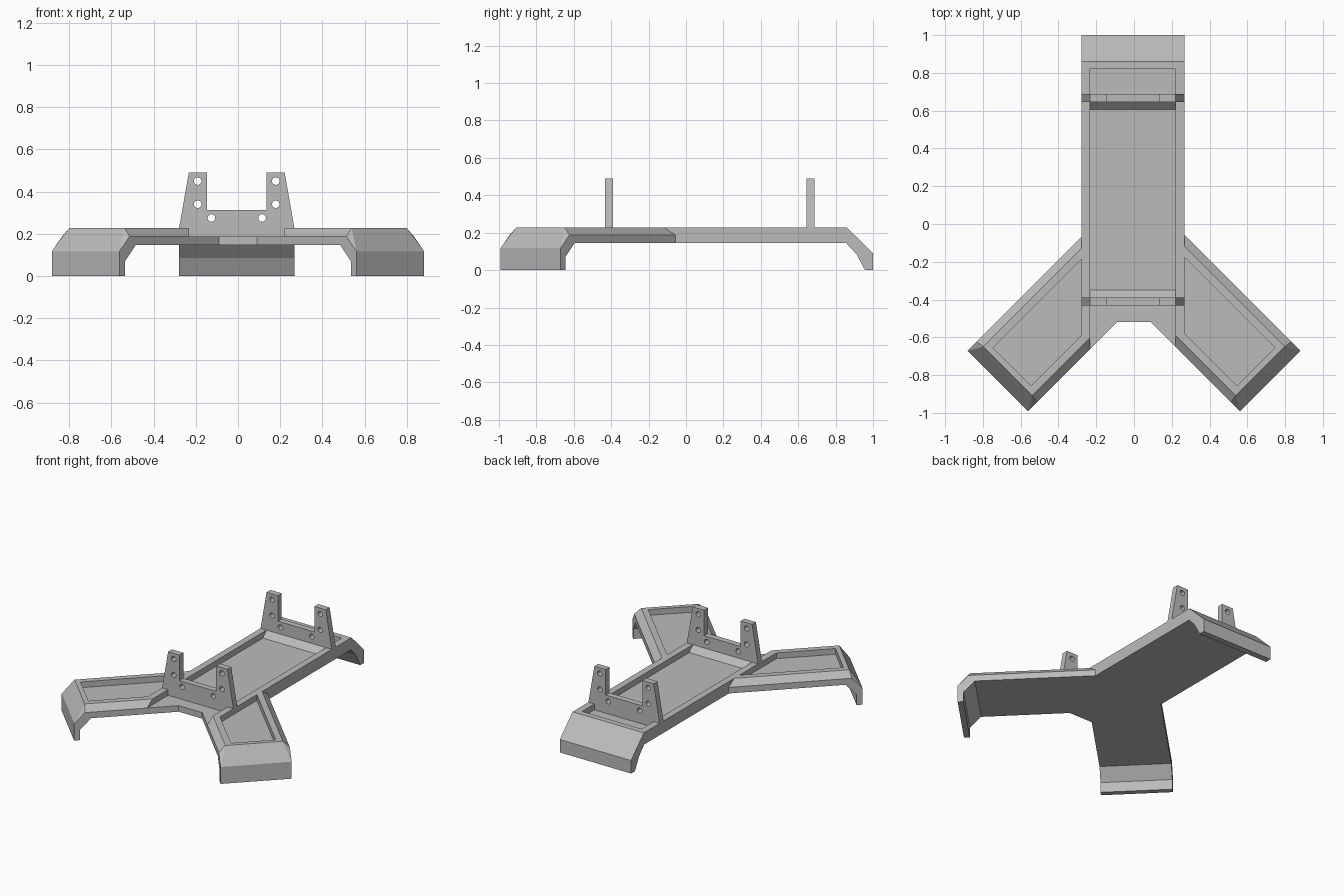
import bpy, bmesh, math
from mathutils import Vector

cube = bpy.data.objects.get("Cube")
if cube:
    bpy.data.objects.remove(cube, do_unlink=True)

grey = bpy.data.materials.new("plain grey")
grey.use_nodes = True
GREY = (0.5, 0.5, 0.5, 1)
grey.diffuse_color = GREY
grey.node_tree.nodes["Principled BSDF"].inputs["Base Color"].default_value = GREY

TOP, FLOOR, UNDER = 0.228, 0.188, 0.146   # deck, recess floor, underside heights
MID, HALF, LIP = -0.006, 0.273, 0.227     # beam centre, half width, recess half width
R2 = math.sqrt(2)


def loft(name, rings):
    """Closed solid through rings of equal point count."""
    bm = bmesh.new()
    rows = [[bm.verts.new(p) for p in ring] for ring in rings]
    n = len(rows[0])
    for a, b in zip(rows, rows[1:]):
        for i in range(n):
            bm.faces.new((a[i], a[(i + 1) % n], b[(i + 1) % n], b[i]))
    bm.faces.new(rows[0])
    bm.faces.new(rows[-1])
    bmesh.ops.recalc_face_normals(bm, faces=bm.faces)
    mesh = bpy.data.meshes.new(name)
    bm.to_mesh(mesh)
    bm.free()
    mesh.materials.append(grey)
    ob = bpy.data.objects.new(name, mesh)
    bpy.context.collection.objects.link(ob)
    return ob


def prism(name, profile, axis, lo, hi):
    """Extrude a 2D profile along axis (0, 1 or 2)."""
    def place(p, d):
        c = list(p)
        c.insert(axis, d)
        return Vector(c)
    return loft(name, [[place(p, d) for p in profile] for d in (lo, hi)])


def boolean(ob, tool, mode):
    """Apply one boolean and discard the tool."""
    tool.hide_render = True
    mod = ob.modifiers.new(mode, "BOOLEAN")
    mod.operation, mod.solver, mod.object = mode, "EXACT", tool
    deps = bpy.context.evaluated_depsgraph_get()
    mesh = bpy.data.meshes.new_from_object(ob.evaluated_get(deps))
    ob.modifiers.clear()
    ob.data = mesh
    bpy.data.objects.remove(tool, do_unlink=True)


# Long central beam with its bent rear foot
side = [(-0.52, UNDER), (-0.52, TOP), (0.86, TOP), (1, 0.09), (1, 0),
        (0.957, 0), (0.912, 0.085), (0.855, UNDER)]
frame = prism("frame", side, 0, MID - HALF, MID + HALF)

# Two diagonal arms with bevelled edges and bent feet
V_OUT, V_IN, BEVEL = 0.1485, -0.304, 0.043


def arm_point(s, u, v, z):
    return Vector((s * (u + v) / R2, (v - u) / R2, z))


def arm_ring(s, shoulder, crest, low, inset):
    """Cross-section given as (u, z) pairs for its side edge, top and bottom."""
    return [arm_point(s, u, v, z) for (u, z), v in (
        (low, V_OUT), (shoulder, V_OUT), (crest, V_OUT - inset),
        (crest, V_IN + inset), (shoulder, V_IN), (low, V_IN))]


for s in (-1, 1):
    arm = loft("arm", [
        arm_ring(s, (0.2, FLOOR), (0.2, TOP), (0.2, UNDER), BEVEL),
        arm_ring(s, (0.98, FLOOR), (0.98, TOP), (0.99, UNDER), BEVEL),
        arm_ring(s, (1.03, FLOOR), (1.023, TOP), (1.061, 0.07), BEVEL),
        arm_ring(s, (1.098, 0.117), (1.098, 0.117), (1.061, 0.07), 0.0),
    ])
    boolean(frame, arm, "UNION")
    # Upright toe below the bend
    toe = [arm_point(s, u, v, 0).xy for u, v in
           ((1.061, V_OUT), (1.098, V_OUT), (1.098, V_IN), (1.061, V_IN))]
    boolean(frame, prism("toe", toe, 2, 0, 0.117), "UNION")

# Shallow recesses: two in the arms, one along the beam and open at the front
for s in (-1, 1):
    x = abs(MID * s + HALF)
    tray = [(s * x, -x + 0.065 * R2)]
    tray += [arm_point(s, 0.992, v, 0).xy for v in (0.065, -0.22)]
    tray += [(s * x, -x - 0.22 * R2)]
    boolean(frame, prism("tray_cutter", tray, 2, FLOOR, 0.4), "DIFFERENCE")
channel = [(MID - LIP, -0.9), (MID + LIP, -0.9), (MID + LIP, 0.82), (MID - LIP, 0.82)]
boolean(frame, prism("channel_cutter", channel, 2, FLOOR, 0.4), "DIFFERENCE")

# Upright forked brackets with screw holes, and a sloped fillet at each base
half = [(LIP, FLOOR), (LIP, TOP), (HALF, TOP), (0.227, 0.49), (0.14, 0.49), (0.14, 0.313)]
fork = [(MID + x, z) for x, z in half] + [(MID - x, z) for x, z in reversed(half)]
HOLES = [(0.185, 0.45), (0.185, 0.34), (0.12, 0.275)]
for name, near, far, reach in (("front", -0.432, -0.39, 0.04), ("rear", 0.687, 0.645, -0.04)):
    bracket = prism(name + "_bracket", fork, 1, near, far)
    for x, z in HOLES:
        for s in (-1, 1):
            ring = [(MID + s * x + 0.018 * math.cos(i * math.pi / 12),
                     z + 0.018 * math.sin(i * math.pi / 12)) for i in range(24)]
            boolean(bracket, prism("hole_cutter", ring, 1, near - reach, far + reach), "DIFFERENCE")
    wedge = [(far, FLOOR), (far, TOP), (far + reach, FLOOR)]
    prism(name + "_fillet", wedge, 0, MID - LIP, MID + LIP)
